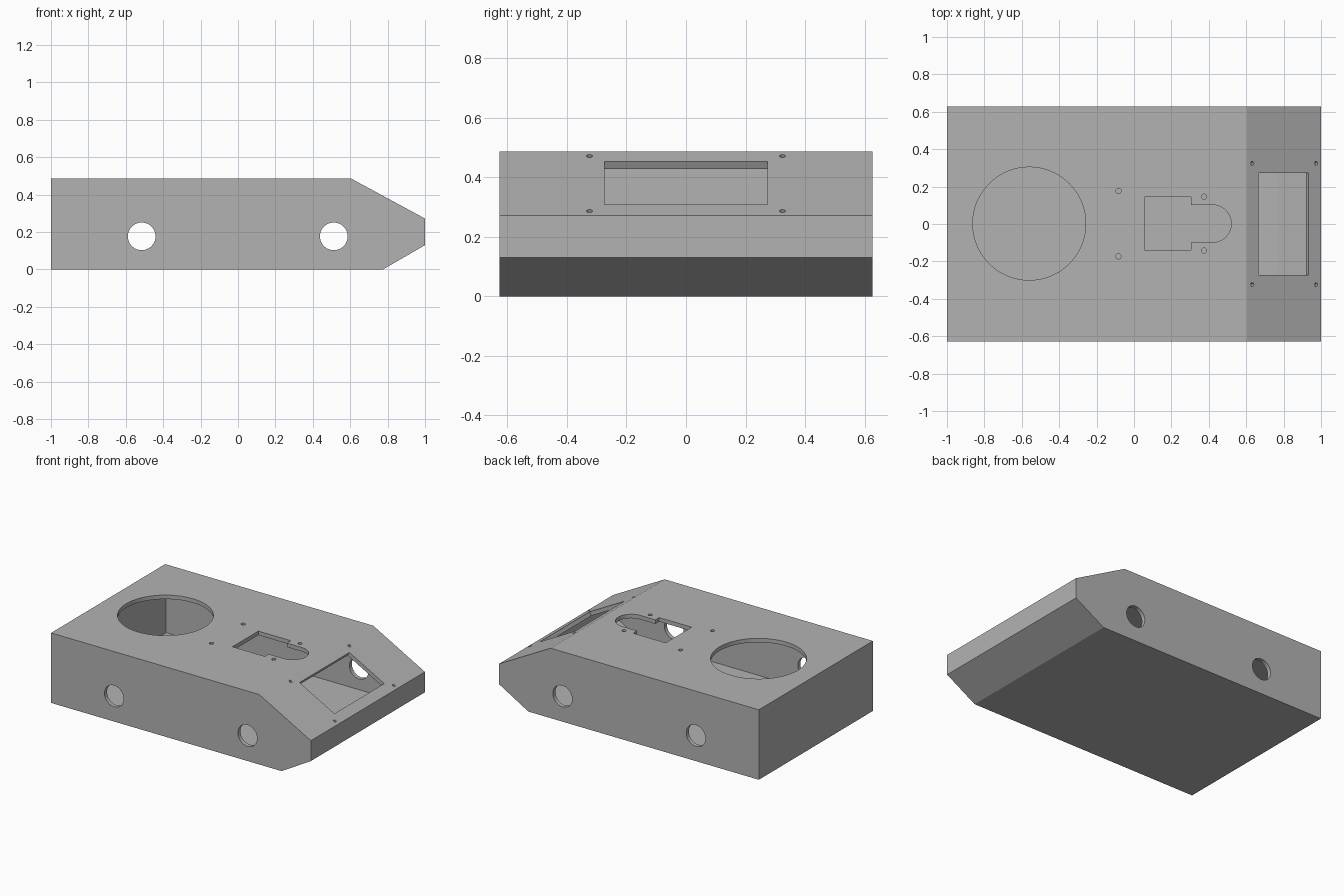
import bpy, bmesh, math
from mathutils import Matrix, Vector

cube = bpy.data.objects.get("Cube")
if cube:
    bpy.data.objects.remove(cube)

WALL = 0.028
HALF_Y = 0.627
TOP = 0.487

grey = bpy.data.materials.new("plain_grey")
grey.use_nodes = True
colour = (0.45, 0.45, 0.45, 1)
grey.diffuse_color = colour
grey.node_tree.nodes["Principled BSDF"].inputs["Base Color"].default_value = colour


def prism(name, points, depth, matrix):
    """Extrude a closed outline by +-depth along its local z, then place it."""
    bm = bmesh.new()
    face = bm.faces.new([bm.verts.new((x, y, -depth)) for x, y in points])
    new = bmesh.ops.extrude_face_region(bm, geom=[face])["geom"]
    bmesh.ops.translate(bm, vec=(0, 0, 2 * depth),
                        verts=[v for v in new if isinstance(v, bmesh.types.BMVert)])
    bmesh.ops.transform(bm, matrix=matrix, verts=bm.verts)
    bmesh.ops.recalc_face_normals(bm, faces=bm.faces)
    mesh = bpy.data.meshes.new(name)
    bm.to_mesh(mesh)
    bm.free()
    mesh.materials.append(grey)
    obj = bpy.data.objects.new(name, mesh)
    bpy.context.collection.objects.link(obj)
    return obj


def arc(cx, cy, r, start=0, end=360, n=48):
    steps = n if end - start == 360 else n + 1
    angles = [math.radians(start + (end - start) * i / n) for i in range(steps)]
    return [(cx + r * math.cos(a), cy + r * math.sin(a)) for a in angles]


def inset(points, d):
    """Offset a counter-clockwise convex outline inwards by d."""
    result = []
    for i, p in enumerate(points):
        a, b, c = Vector(points[i - 1]), Vector(p), Vector(points[(i + 1) % len(points)])
        u, v = (b - a).normalized(), (c - b).normalized()
        n1, n2 = Vector((-u.y, u.x)), Vector((-v.y, v.x))
        result.append(tuple(b + (n1 + n2) * d / (1 + n1.dot(n2))))
    return result


def cut(target, cutter):
    cutter.hide_render = True
    mod = target.modifiers.new("cut", 'BOOLEAN')
    mod.operation, mod.solver, mod.object = 'DIFFERENCE', 'EXACT', cutter
    bpy.context.view_layer.objects.active = target
    bpy.ops.object.modifier_apply(modifier=mod.name)
    bpy.data.objects.remove(cutter)


# Hollow case with a sloped control end
side_view = Matrix.Rotation(math.pi / 2, 4, 'X')
outline = [(-1, 0), (0.775, 0), (1, 0.13), (1, 0.272), (0.603, TOP), (-1, TOP)]
case = prism("case", outline, HALF_Y, side_view)
cut(case, prism("cavity", inset(outline, WALL), HALF_Y - WALL, side_view))

# Round holes through both long sides
for x in (-0.515, 0.512):
    cut(case, prism("side_hole", arc(x, 0.177, 0.074), 1, side_view))

# Top openings: large round hole, keyhole slot and screw holes
lid = Matrix.Translation((0, 0, TOP))
cut(case, prism("round_opening", arc(-0.56, 0.002, 0.302, n=96), 0.1, lid))
keyhole = ([(0.305, 0.145), (0.055, 0.145), (0.055, -0.14), (0.305, -0.14), (0.305, -0.098)]
           + arc(0.42, 0.002, 0.1, -90, 90, 24) + [(0.305, 0.102)])
cut(case, prism("keyhole", keyhole, 0.1, lid))
for x, half in ((-0.083, 0.175), (0.375, 0.144)):
    for side in (-1, 1):
        cut(case, prism("top_screw_hole", arc(x, side * half + 0.002, 0.014, n=24), 0.1, lid))

# Sloped face: window and four screw holes, cut square to the slope
slope = math.atan2(TOP - 0.272, 1 - 0.603)
panel = Matrix.Translation((0.603, 0, TOP)) @ Matrix.Rotation(slope, 4, 'Y')
x0, x1 = [(x - 0.603) / math.cos(slope) for x in (0.666, 0.934)]
cut(case, prism("window", [(x0, -0.274), (x1, -0.274), (x1, 0.274), (x0, 0.274)], 0.06, panel))
for x in (0.632, 0.973):
    for y in (-0.324, 0.324):
        cut(case, prism("panel_screw_hole",
                        arc((x - 0.603) / math.cos(slope), y, 0.01, n=24), 0.05, panel))

case.select_set(True)
bpy.ops.object.shade_smooth_by_angle(angle=math.radians(25))
